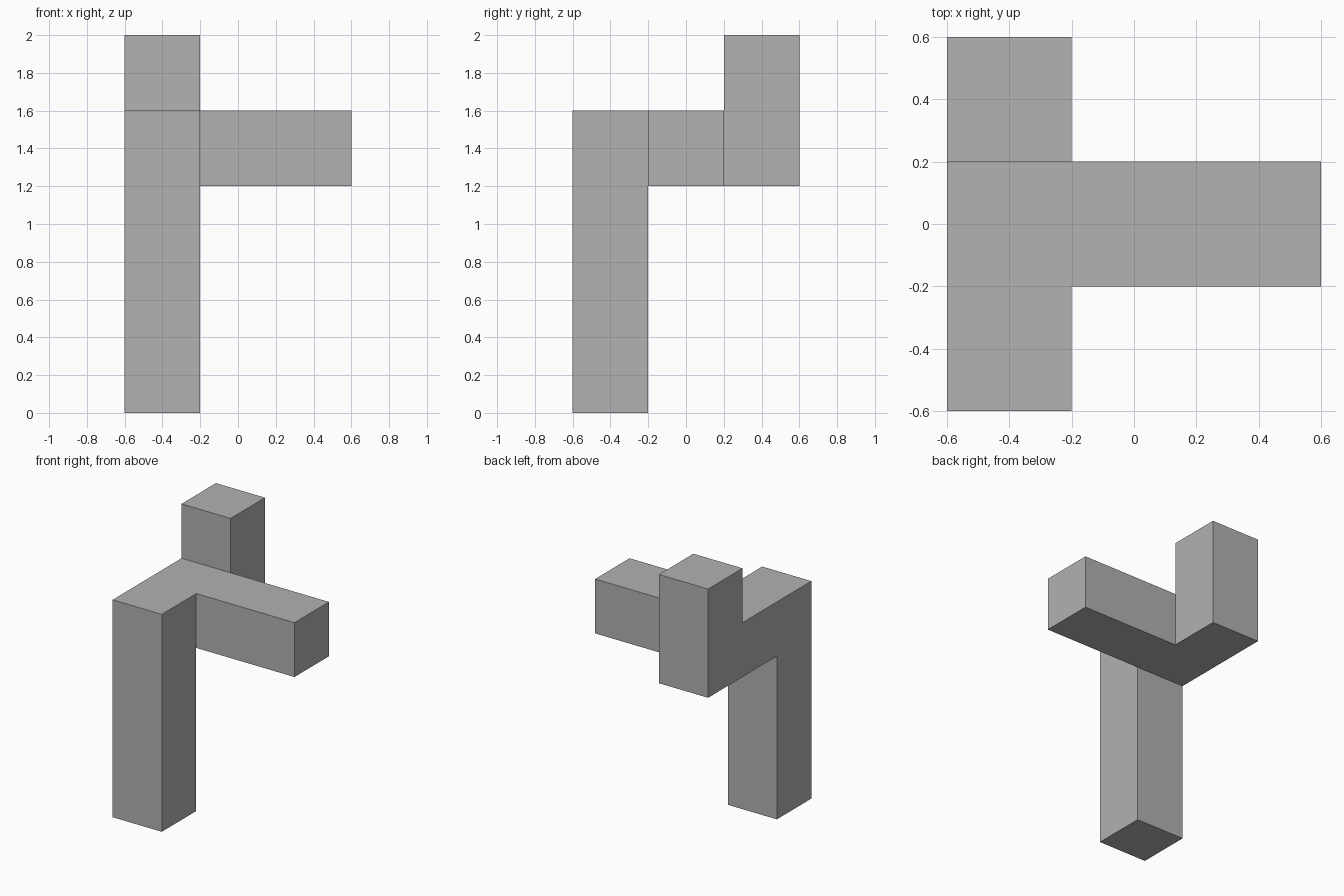
import bpy
import bmesh
from mathutils import Matrix, Vector

cube = bpy.data.objects.get("Cube")
if cube:
    bpy.data.objects.remove(cube, do_unlink=True)

UNIT = 0.4  # edge of one square block

# Single flat colour
grey = bpy.data.materials.new("plain grey")
grey.use_nodes = True
colour = (0.445, 0.445, 0.445, 1)
grey.diffuse_color = colour
grey.node_tree.nodes["Principled BSDF"].inputs["Base Color"].default_value = colour

# Block positions, in units, for each arm of the piece
leg = [(-1, -1, z) for z in range(4)]
cross_arm = [(x, 0, 3) for x in (-1, 0, 1)]
rear_post = [(-1, 1, z) for z in (3, 4)]

bm = bmesh.new()
for x, y, z in leg + cross_arm + rear_post:
    centre = Vector((x, y, z + 0.5)) * UNIT
    bmesh.ops.create_cube(bm, size=UNIT, matrix=Matrix.Translation(centre))

# Weld the blocks, drop the inner walls, and merge flush faces
seen = {}
for face in bm.faces:
    key = tuple(round(c, 3) + 0.0 for c in face.calc_center_median())
    seen.setdefault(key, []).append(face)
inner = [f for pair in seen.values() if len(pair) > 1 for f in pair]
bmesh.ops.delete(bm, geom=inner, context="FACES")
bmesh.ops.remove_doubles(bm, verts=bm.verts, dist=0.001)
bmesh.ops.dissolve_limit(bm, angle_limit=0.02, verts=bm.verts, edges=bm.edges)
bmesh.ops.recalc_face_normals(bm, faces=bm.faces)

mesh = bpy.data.meshes.new("branching_block")
bm.to_mesh(mesh)
bm.free()
mesh.materials.append(grey)
block = bpy.data.objects.new("branching_block", mesh)
bpy.context.collection.objects.link(block)
